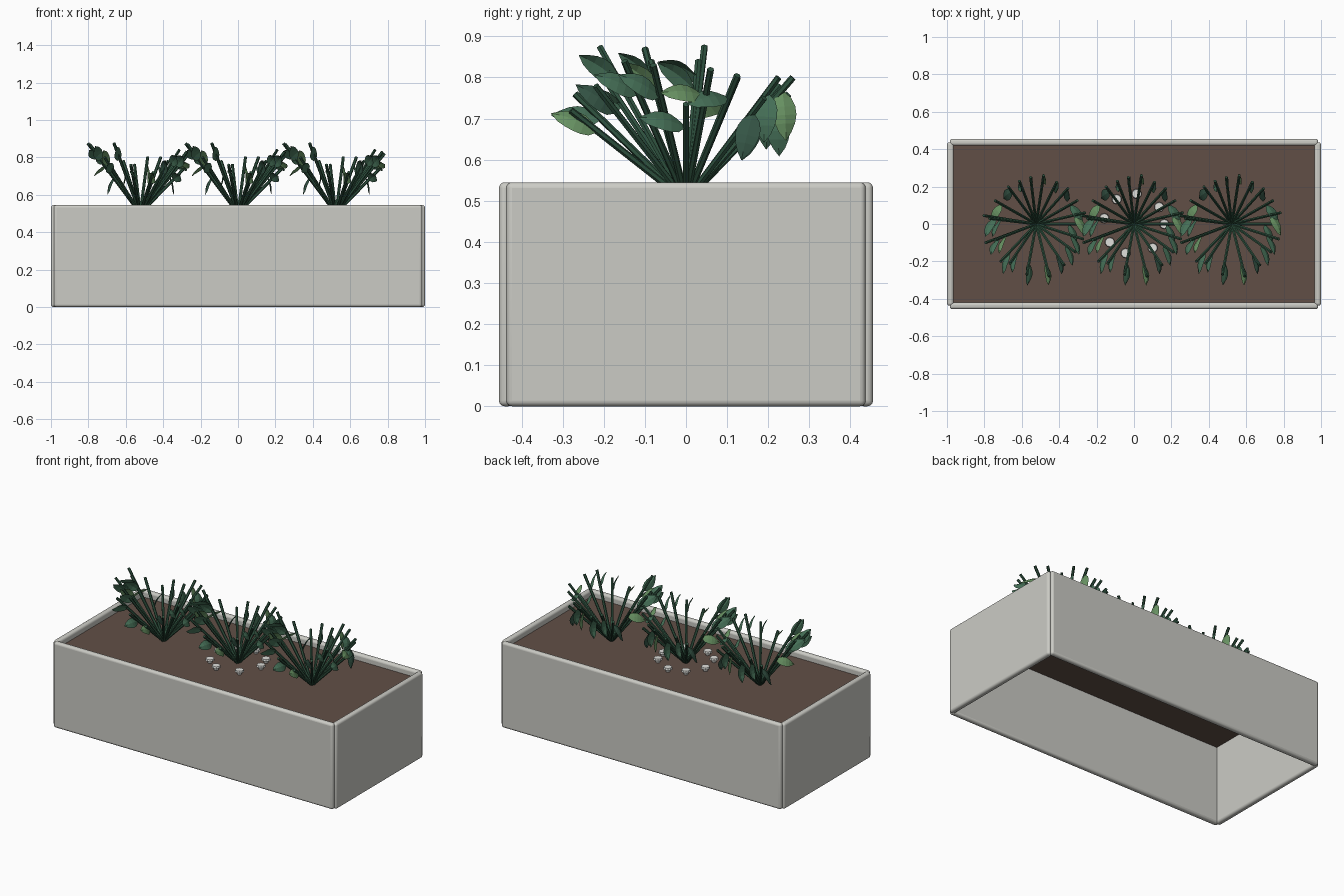
import bpy, bmesh, math, random
from mathutils import Vector

random.seed(4)
cube = bpy.data.objects.get("Cube")
if cube:
    bpy.data.objects.remove(cube)


def material(name, rgb):
    m = bpy.data.materials.new(name)
    m.use_nodes = True
    m.diffuse_color = (*rgb, 1)
    m.node_tree.nodes["Principled BSDF"].inputs["Base Color"].default_value = (*rgb, 1)
    return m


concrete = material("pale concrete", (.6, .6, .56))
earth = material("brown soil", (.12, .078, .062))
stem_green = material("stem green", (.028, .085, .05))
leaf_mid = material("leaf green", (.06, .16, .095))
leaf_light = material("light leaf green", (.14, .29, .125))
leaf_dark = material("dark leaf green", (.035, .09, .06))
white = material("petal white", (.75, .75, .72))


def add_object(name, mesh, mats, location=(0, 0, 0)):
    ob = bpy.data.objects.new(name, mesh)
    bpy.context.collection.objects.link(ob)
    ob.location = location
    if not mesh.materials:
        for m in mats:
            mesh.materials.append(m)
    return ob


def to_mesh(bm, name):
    mesh = bpy.data.meshes.new(name)
    bm.to_mesh(mesh)
    bm.free()
    return mesh


def box(name, size, centre, mat, bevel=0):
    bm = bmesh.new()
    bmesh.ops.create_cube(bm, size=1)
    bmesh.ops.scale(bm, vec=size, verts=bm.verts)
    ob = add_object(name, to_mesh(bm, name), [mat], centre)
    if bevel:
        mod = ob.modifiers.new("rounded edges", "BEVEL")
        mod.width, mod.segments = bevel, 4
        bpy.context.view_layer.objects.active = ob
        ob.select_set(True)
        bpy.ops.object.shade_smooth_by_angle(angle=math.radians(35))
        ob.select_set(False)
    return ob


# Planter walls and soil
H = .545
for side, front, left in ((-1, "front", "right"), (1, "back", "left")):
    box(front + "_wall", (1.97, .036, H), (0, side * .437, H / 2), concrete, .014)
    box(left + "_wall", (.036, .874, H), (side * .982, 0, H / 2), concrete, .014)
box("soil", (1.93, .84, .012), (0, 0, .499), earth)

# Tips of the stems of one plant, measured from its middle
TIPS = ((.23, 0, .735), (.26, .06, .82), (.22, .125, .805), (.17, .19, .75),
        (.11, .225, .8), (.04, .26, .8), (-.03, .25, .76), (-.09, .23, .78),
        (-.15, .2, .74), (-.22, .125, .8), (-.28, .045, .875), (-.25, .03, .84),
        (-.27, -.1, .87), (-.22, -.085, .84), (-.14, -.21, .875), (-.19, -.2, .8),
        (-.05, -.27, .76), (.07, -.28, .72), (.15, -.22, .78), (.21, -.15, .84),
        (.25, -.08, .83))
ROOT = Vector((0, 0, .5))


def add_stem(bm, tip, radius=.0085):
    d = tip - ROOT
    made = bmesh.ops.create_cone(bm, segments=6, radius1=radius, radius2=radius,
                                 depth=d.length, cap_ends=True)["verts"]
    bmesh.ops.rotate(bm, verts=made, matrix=d.to_track_quat("Z", "Y").to_matrix())
    bmesh.ops.translate(bm, verts=made, vec=(ROOT + tip) / 2)


def add_leaf(bm, base, along, normal, mat, length=.125, width=.06, steps=6):
    """Pointed leaf, folded slightly along its midrib."""
    along = along.normalized()
    across = normal.cross(along).normalized()
    up = along.cross(across)
    rows = []
    for i in range(steps + 1):
        t = i / steps
        half = width / 2 * math.sin(math.pi * t ** .85) ** .8 if 0 < i < steps else 0
        mid = base + along * length * t + up * .012 * math.sin(math.pi * t)
        if half:
            rows.append([bm.verts.new(mid + across * half * s - up * abs(s) * .006)
                         for s in (-1, 0, 1)])
        else:
            rows.append([bm.verts.new(mid)] * 3)
    for a, b in zip(rows, rows[1:]):
        for k in (0, 1):
            corners = list(dict.fromkeys((a[k], a[k + 1], b[k + 1], b[k])))
            bm.faces.new(corners).material_index = mat


stems, leaves = bmesh.new(), bmesh.new()
for i, point in enumerate(TIPS):
    tip = Vector(point)
    add_stem(stems, tip)
    back = max(0, tip.y) / .26
    base = ROOT.lerp(tip, .76 + .14 * back)
    rise = (.35 if tip.z > .81 else .15) + random.uniform(-.1, .4) - 1.2 * back
    along = Vector((tip.x * 1.2, -.8 + .85 * back, rise))
    normal = Vector((.75 if tip.x > -.1 else -.75, random.uniform(-.2, .2),
                     random.uniform(.45, .85)))
    shade = 1 if i % 4 == 1 else 2 if i % 5 == 3 else 0
    add_leaf(leaves, base, along, normal, shade)
stem_mesh = to_mesh(stems, "stems")
leaf_mesh = to_mesh(leaves, "leaves")

# Three matching plants in a row
for x, name in ((-.523, "right"), (0, "middle"), (.523, "left")):
    add_object(name + "_plant_stems", stem_mesh, [stem_green], (x, 0, 0))
    add_object(name + "_plant_leaves", leaf_mesh, [leaf_mid, leaf_light, leaf_dark], (x, 0, 0))

# Ring of small white blooms around the middle plant
bm = bmesh.new()
for r1, r2, depth, z in ((.012, .018, .018, .009), (.027, .024, .012, .024)):
    made = bmesh.ops.create_cone(bm, segments=10, radius1=r1, radius2=r2,
                                 depth=depth, cap_ends=True)["verts"]
    bmesh.ops.translate(bm, verts=made, vec=(0, 0, z))
bloom_mesh = to_mesh(bm, "bloom")
for i, degrees in enumerate((0, 34, 85, 125, 169, 217, 254, 308)):
    a = math.radians(degrees)
    add_object(f"white_bloom_{i + 1}", bloom_mesh, [white],
               (.162 * math.cos(a), .162 * math.sin(a), .505))
